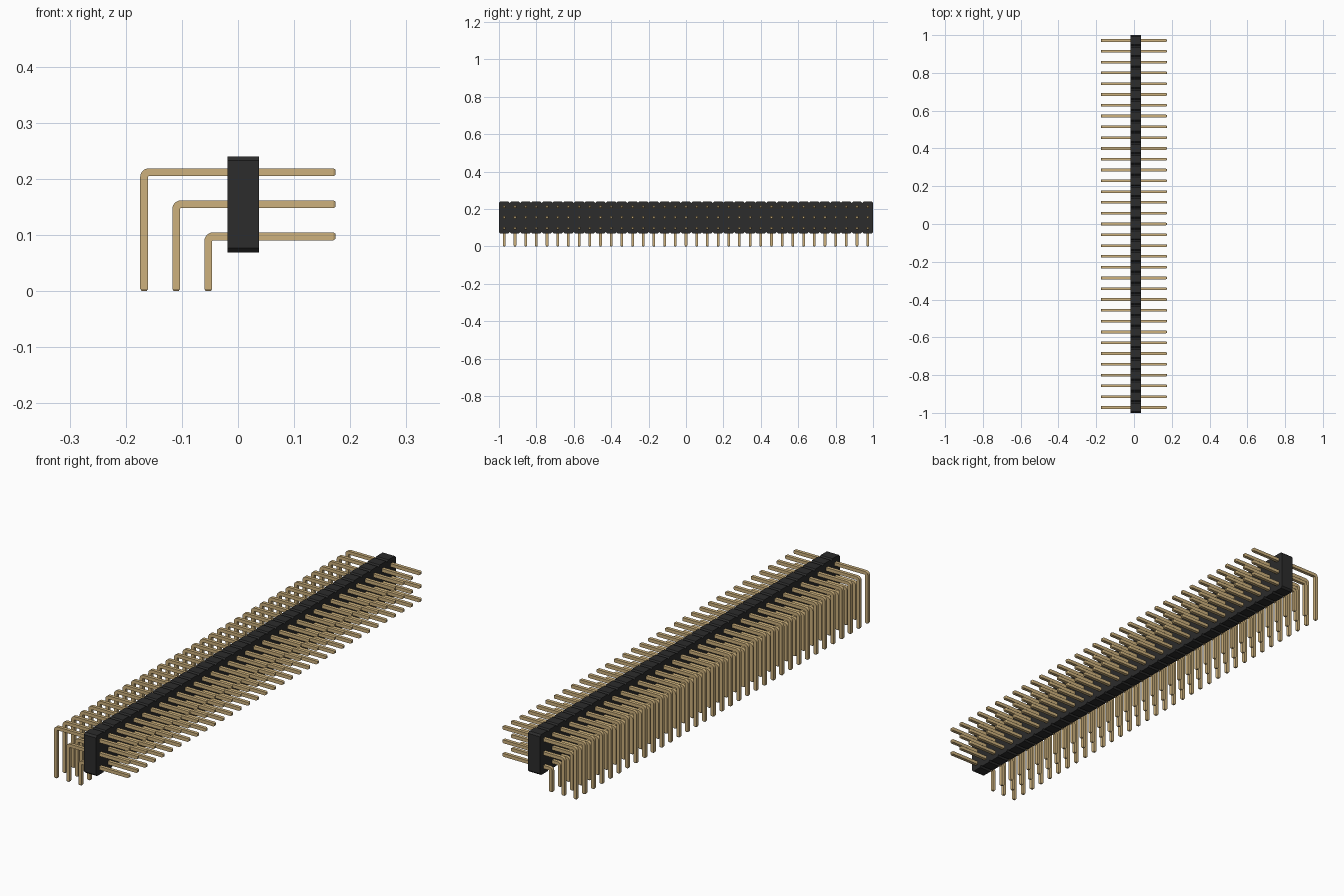
import bpy, bmesh, math

if "Cube" in bpy.data.objects:
    bpy.data.objects.remove(bpy.data.objects["Cube"])

COUNT = 35              # pin columns along y
PITCH = 2 / COUNT
HALF = 0.007            # half the thickness of a pin
FIRST_Y = -1 + PITCH / 2


def material(name, rgb, roughness):
    mat = bpy.data.materials.new(name)
    mat.use_nodes = True
    mat.diffuse_color = (*rgb, 1)
    bsdf = mat.node_tree.nodes["Principled BSDF"]
    bsdf.inputs["Base Color"].default_value = (*rgb, 1)
    bsdf.inputs["Roughness"].default_value = roughness
    return mat


black = material("black plastic", (0.025, 0.025, 0.025), 0.6)
gold = material("gold metal", (0.61, 0.44, 0.205), 0.4)


def loft(name, rings, mat, smooth=False):
    """Skin a list of closed rings, cap both ends and repeat along y."""
    bm = bmesh.new()
    loops = [[bm.verts.new(p) for p in ring] for ring in rings]
    n = len(loops[0])
    for a, b in zip(loops, loops[1:]):
        for i in range(n):
            j = (i + 1) % n
            bm.faces.new((a[i], a[j], b[j], b[i]))
    bm.faces.new(loops[0])
    bm.faces.new(loops[-1])
    bmesh.ops.recalc_face_normals(bm, faces=bm.faces)
    mesh = bpy.data.meshes.new(name)
    bm.to_mesh(mesh)
    bm.free()
    mesh.materials.append(mat)
    obj = bpy.data.objects.new(name, mesh)
    bpy.context.collection.objects.link(obj)
    obj.location.y = FIRST_Y
    if smooth:
        bpy.ops.object.select_all(action='DESELECT')
        obj.select_set(True)
        bpy.context.view_layer.objects.active = obj
        bpy.ops.object.shade_smooth_by_angle(angle=math.radians(30))
    array = obj.modifiers.new("columns", 'ARRAY')
    array.count = COUNT
    array.use_relative_offset = False
    array.use_constant_offset = True
    array.constant_offset_displace = (0, PITCH, 0)
    return obj


# Housing: one octagonal block per column, notched where blocks meet
z0, z1, cut, w = 0.069, 0.24, 0.0075, PITCH / 2
octagon = [(-w, z0 + cut), (-w + cut, z0), (w - cut, z0), (w, z0 + cut),
           (w, z1 - cut), (w - cut, z1), (-w + cut, z1), (-w, z1 - cut)]
loft("housing", [[(x, y, z) for y, z in octagon] for x in (-0.019, 0.037)], black)


def pin_ring(x, z, angle, half=HALF):
    """Square section; the angle turns it from level (90) to upright (180)."""
    dx, dz = math.cos(angle) * half, math.sin(angle) * half
    return [(x + dx, -half, z + dz), (x + dx, half, z + dz),
            (x - dx, half, z - dz), (x - dx, -half, z - dz)]


def bent_pin(name, leg_x, arm_z):
    """Level arm with tapered tip, rounded elbow, then a leg down to z = 0."""
    level, upright = math.pi / 2, math.pi
    radius, taper, tip = HALF + 0.0015, 0.004, 0.0045
    rings = [pin_ring(0.174, arm_z, level, tip),
             pin_ring(0.174 - taper, arm_z, level)]
    for i in range(7):
        a = level + i / 6 * math.pi / 2
        rings.append(pin_ring(leg_x + radius + math.cos(a) * radius,
                              arm_z - radius + math.sin(a) * radius, a))
    rings += [pin_ring(leg_x, taper, upright),
              pin_ring(leg_x, 0, upright, tip)]
    loft(name, rings, gold, smooth=True)


# Three nested rows of right-angle pins
for row, label in enumerate(("lower", "middle", "upper")):
    bent_pin(label + "_pins", -0.053 - row * PITCH, 0.0975 + row * PITCH)
